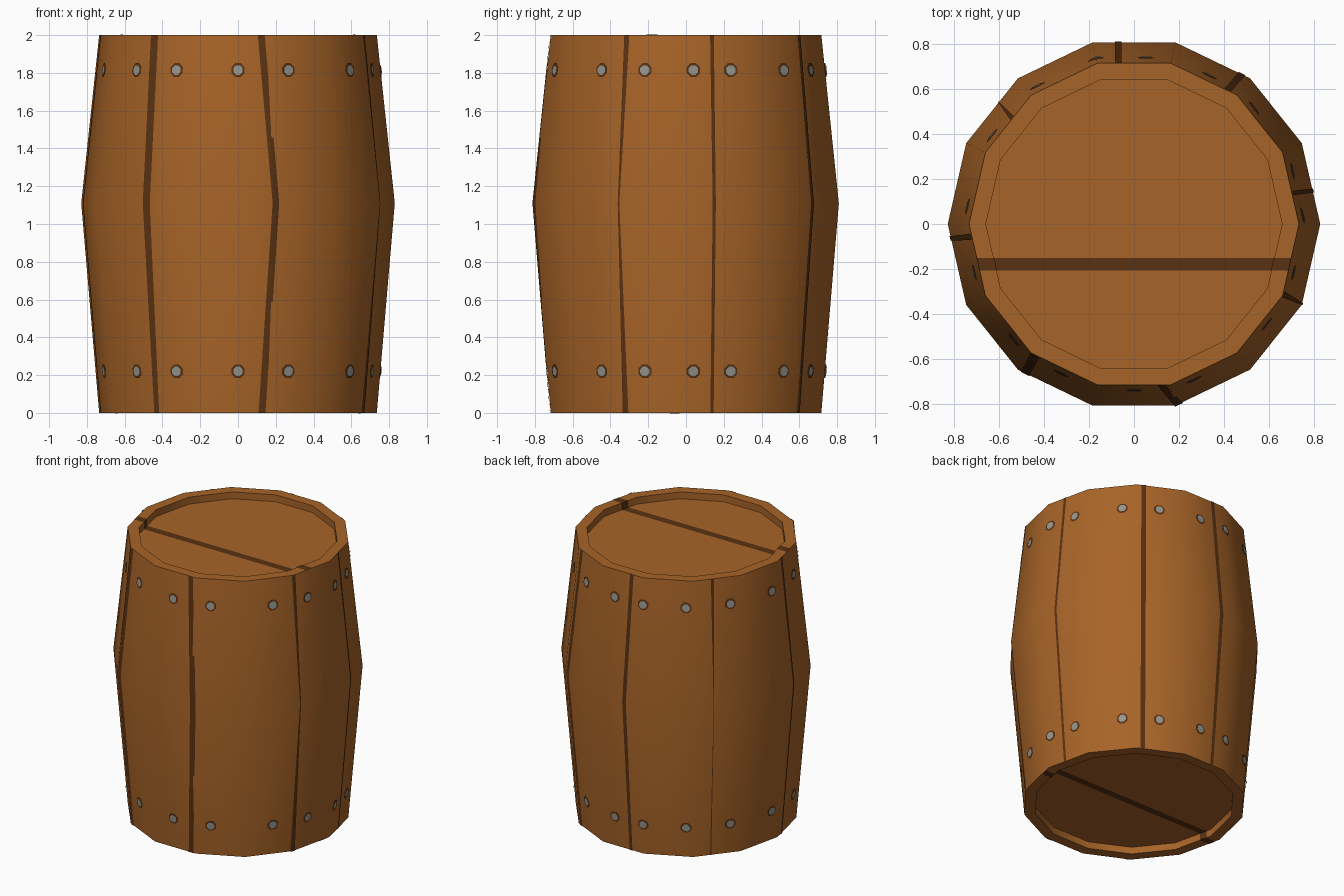
import bpy, bmesh
from math import sin, cos, pi, radians, degrees

default_cube = bpy.data.objects.get("Cube")
if default_cube:
    bpy.data.objects.remove(default_cube, do_unlink=True)

SIDES = 14
STEP = 2 * pi / SIDES
HEIGHT, BELLY_Z = 2.0, 1.11
END_R, BELLY_R, INNER_R = 0.735, 0.83, 0.66
RECESS = 0.05


def make_material(name, color):
    mat = bpy.data.materials.new(name)
    mat.use_nodes = True
    mat.diffuse_color = (*color, 1)
    mat.node_tree.nodes["Principled BSDF"].inputs["Base Color"].default_value = (*color, 1)
    return mat


wood = make_material("warm_brown_wood", (0.39, 0.127, 0.021))
dark = make_material("dark_brown_seam", (0.098, 0.031, 0.006))
metal = make_material("grey_metal", (0.30, 0.30, 0.275))


def finish(name, bm, mat):
    """Turn a bmesh into a named object with smooth sides and sharp edges."""
    mesh = bpy.data.meshes.new(name)
    bm.to_mesh(mesh)
    bm.free()
    mesh.materials.append(mat)
    obj = bpy.data.objects.new(name, mesh)
    bpy.context.collection.objects.link(obj)
    bpy.ops.object.select_all(action="DESELECT")
    obj.select_set(True)
    bpy.context.view_layer.objects.active = obj
    bpy.ops.object.shade_smooth_by_angle(angle=radians(32))
    return obj


def surface(angle, z, lift=0.0):
    """Point on the many-sided barrel wall, raised outward by lift."""
    if z < BELLY_Z:
        t = z / BELLY_Z
    else:
        t = (HEIGHT - z) / (HEIGHT - BELLY_Z)
    radius = END_R + (BELLY_R - END_R) * t
    off_middle = angle % STEP - STEP / 2
    radius = radius * cos(STEP / 2) / cos(off_middle) + lift
    return (radius * cos(angle), radius * sin(angle), z)


# Barrel body: turned profile with a recessed lid at each end
bm = bmesh.new()
profile = [(INNER_R, RECESS), (INNER_R, 0), (END_R, 0), (BELLY_R, BELLY_Z),
           (END_R, HEIGHT), (INNER_R, HEIGHT), (INNER_R, HEIGHT - RECESS)]
rings = [[bm.verts.new((r * cos(i * STEP), r * sin(i * STEP), z)) for i in range(SIDES)]
         for r, z in profile]
for low, high in zip(rings, rings[1:]):
    for i in range(SIDES):
        j = (i + 1) % SIDES
        bm.faces.new((low[i], low[j], high[j], high[i]))
bm.faces.new(rings[0][::-1])
bm.faces.new(rings[-1])
bmesh.ops.recalc_face_normals(bm, faces=bm.faces)
finish("barrel_body", bm, wood)

# Plank seams: angle and half width in degrees, at the bottom, belly and top
seams = [
    ((11, 10.6, 11), (0.7, 0.6, 0.8)),
    ((54.5, 54.3, 55), (1.2, 1.1, 1.2)),
    ((95, 95, 95.5), (0.9, 1.0, 1.1)),
    ((138, 138, 139), (0.3, 0.1, 0.9)),
    ((184.5, 184.5, 184.5), (0.8, 0.7, 1.1)),
    ((234, 234, 233), (1.1, 1.4, 1.6)),
    ((280, 284, 279.7), (1.4, 1.3, 1.4)),
    ((334.2, 334.6, 334.8), (1.3, 0.3, 1.1)),
]


def add_seam(bm, angles, widths):
    rows = []
    for k, z in enumerate((0, BELLY_Z, HEIGHT)):
        lo = radians(angles[k] - widths[k])
        hi = radians(angles[k] + widths[k])
        ridge = round(radians(angles[1]) / STEP) * STEP
        fold = min(max(ridge, lo), hi)
        rows.append([bm.verts.new(surface(a, z, 0.004)) for a in (lo, fold, hi)])
    for low, high in zip(rows, rows[1:]):
        for i in range(2):
            bm.faces.new((low[i], low[i + 1], high[i + 1], high[i]))


bm = bmesh.new()
for angles, widths in seams:
    add_seam(bm, angles, widths)
bmesh.ops.remove_doubles(bm, verts=bm.verts, dist=0.0005)
finish("plank_seams", bm, dark)


# Lid seams: a stripe running over rim, recess wall and lid
def lid_seam(name, y, half, side):
    rim = HEIGHT / 2 + side * (HEIGHT / 2 + 0.002)
    lid = rim - side * RECESS
    bm = bmesh.new()
    edges = []
    for yy in (y - half, y + half):
        slant = abs(yy) * (1 - cos(STEP)) / sin(STEP)
        outer, inner = END_R - slant, INNER_R - slant - 0.003
        path = [(-outer, rim), (-inner, rim), (-inner, lid),
                (inner, lid), (inner, rim), (outer, rim)]
        edges.append([bm.verts.new((x, yy, z)) for x, z in path])
    a, b = edges if side > 0 else edges[::-1]
    for i in range(len(a) - 1):
        bm.faces.new((a[i], a[i + 1], b[i + 1], b[i]))
    finish(name, bm, dark)


lid_seam("top_lid_seam", -0.18, 0.028, 1)
lid_seam("bottom_lid_seam", -0.06, 0.026, -1)

# Nails: two per plank near each end, a grey head on a dark surround
nail_angles = [3, 18.5, 44, 63, 86, 103, 125, 148,
               174, 197, 224, 244, 270, 291, 323, 343]


def nail_discs(name, radius, lift, mat):
    bm = bmesh.new()
    for z in (0.22, 1.815):
        for deg in nail_angles:
            middle = radians(deg)
            centre = bm.verts.new(surface(middle, z, lift))
            ring = []
            for i in range(8):
                t = (i + 0.5) * pi / 4
                a = middle + radius * cos(t) / 0.75
                ring.append(bm.verts.new(surface(a, z + radius * sin(t), lift)))
            for i in range(8):
                bm.faces.new((centre, ring[i], ring[(i + 1) % 8]))
    finish(name, bm, mat)


nail_discs("nail_surrounds", 0.039, 0.005, dark)
nail_discs("nail_heads", 0.027, 0.009, metal)
